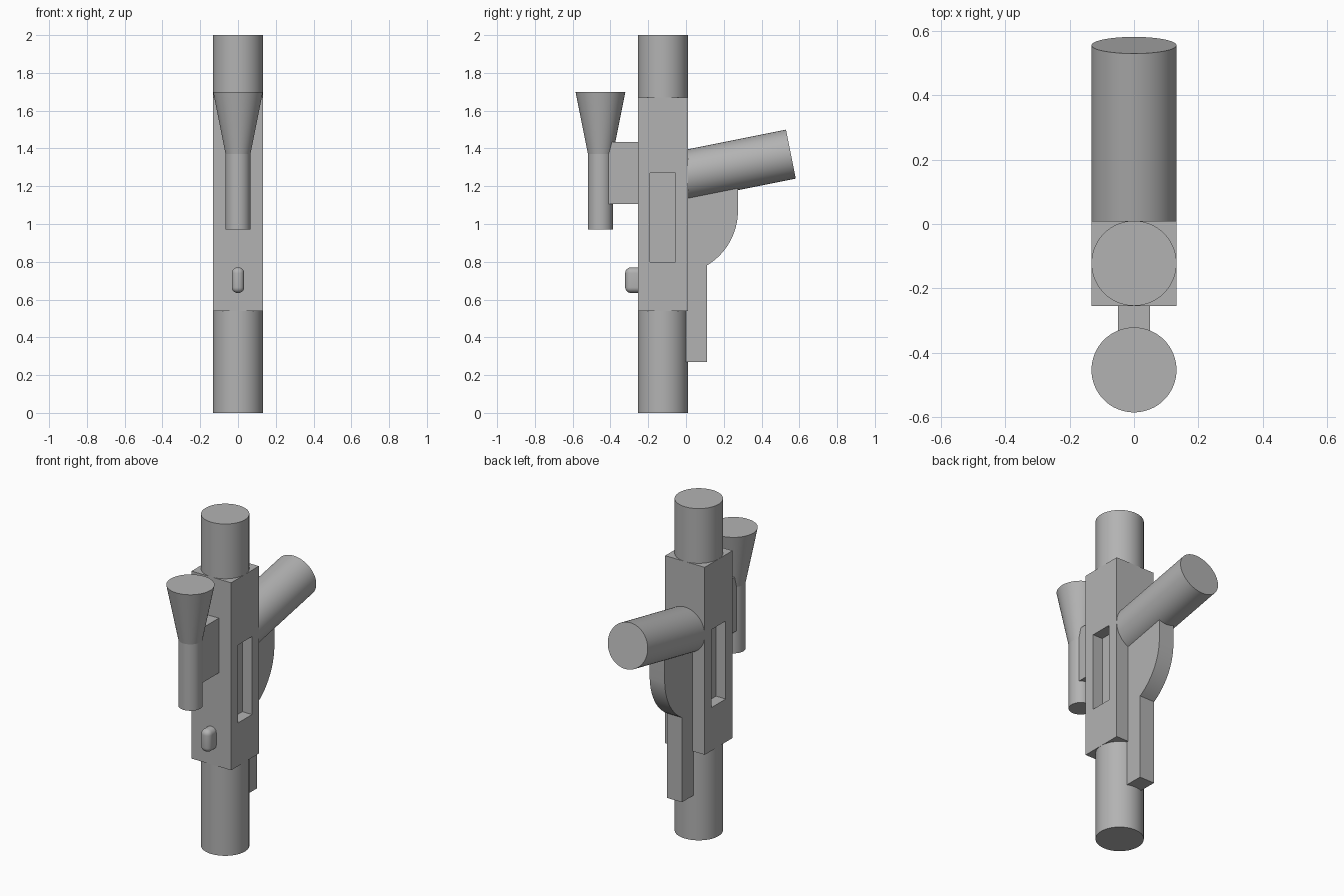
import bpy, bmesh
from math import radians, cos, sin
from mathutils import Vector

if "Cube" in bpy.data.objects:
    bpy.data.objects.remove(bpy.data.objects["Cube"])

grey = bpy.data.materials.new("mid grey")
grey.use_nodes = True
grey.diffuse_color = (0.45, 0.45, 0.45, 1)
grey.node_tree.nodes["Principled BSDF"].inputs["Base Color"].default_value = (0.45, 0.45, 0.45, 1)

SIDES = 64
R = 0.132          # shared tube radius
AXIS_Y = -0.122    # barrel axis
SCOPE_Y = -0.453   # scope axis


def finish(name, bm, smooth=None):
    bmesh.ops.recalc_face_normals(bm, faces=bm.faces)
    mesh = bpy.data.meshes.new(name)
    bm.to_mesh(mesh)
    bm.free()
    obj = bpy.data.objects.new(name, mesh)
    bpy.context.collection.objects.link(obj)
    mesh.materials.append(grey)
    bpy.ops.object.select_all(action='DESELECT')
    obj.select_set(True)
    bpy.context.view_layer.objects.active = obj
    if smooth:
        bpy.ops.object.shade_smooth_by_angle(angle=radians(smooth))
    return obj


def box(name, lo, hi, bevel=0):
    lo, hi = Vector(lo), Vector(hi)
    bm = bmesh.new()
    bmesh.ops.create_cube(bm, size=1)
    bmesh.ops.scale(bm, vec=hi - lo, verts=bm.verts)
    bmesh.ops.translate(bm, vec=(lo + hi) / 2, verts=bm.verts)
    if bevel:
        bmesh.ops.bevel(bm, geom=bm.edges[:], offset=bevel, segments=6,
                        profile=0.5, affect='EDGES')
    return finish(name, bm, 35 if bevel else None)


def lathe(name, start, direction, rings):
    """Closed round solid; rings are (distance along axis, radius)."""
    bm = bmesh.new()
    turn = Vector((0, 0, 1)).rotation_difference(Vector(direction))
    loops = []
    for dist, rad in rings:
        loops.append([bm.verts.new(Vector(start) + turn @ Vector(
            (rad * cos(radians(360 * i / SIDES)), rad * sin(radians(360 * i / SIDES)), dist)))
            for i in range(SIDES)])
    for a, b in zip(loops, loops[1:]):
        for i in range(SIDES):
            j = (i + 1) % SIDES
            bm.faces.new((a[i], a[j], b[j], b[i]))
    bm.faces.new(loops[0])
    bm.faces.new(loops[-1])
    return finish(name, bm, 8)


# Receiver block with a recessed slot in each side
receiver = box("receiver", (-R, AXIS_Y - R, 0.54), (R, AXIS_Y + R, 1.67))
for side in (-1, 1):
    xs = sorted((side * 0.067, side * 0.2))
    cutter = box("slot_cutter", (xs[0], -0.19, 0.80), (xs[1], -0.055, 1.27))
    cutter.hide_render = True
    cut = receiver.modifiers.new("slot", 'BOOLEAN')
    cut.operation = 'DIFFERENCE'
    cut.solver = 'EXACT'
    cut.object = cutter
    bpy.context.view_layer.objects.active = receiver
    bpy.ops.object.modifier_apply(modifier=cut.name)
    bpy.data.objects.remove(cutter)

# Barrel ends
lathe("lower_barrel", (0, AXIS_Y, 0), (0, 0, 1), [(0, R), (0.55, R)])
lathe("upper_barrel", (0, AXIS_Y, 1.66), (0, 0, 1), [(0, R), (0.34, R)])

# Scope with flared end, and its mount
lathe("scope", (0, SCOPE_Y, 0.97), (0, 0, 1), [(0, 0.066), (0.40, 0.066), (0.73, R)])
box("scope_mount", (-0.05, SCOPE_Y, 1.105), (0.05, -0.24, 1.435))

# Rounded button
box("button", (-0.033, -0.322, 0.635), (0.033, -0.2, 0.77), bevel=0.03)

# Slanted grip
grip_start = Vector((0, -0.02, 1.255))
grip_end = Vector((0, 0.555, 1.37))
grip_axis = grip_end - grip_start
lathe("grip", grip_start, grip_axis.normalized(), [(0, R), (grip_axis.length, R)])

# Flat plate with a curved guard, extruded across x
arc = [(-0.062 + 0.337 * cos(radians(a)), 1.07 + 0.337 * sin(radians(a)))
       for a in range(-59, 1, 4)]
profile = [(-0.02, 0.27), (0.11, 0.27)] + arc + [(0.275, 1.25), (-0.02, 1.2)]
bm = bmesh.new()
face = bm.faces.new([bm.verts.new((-0.05, y, z)) for y, z in profile])
new = bmesh.ops.extrude_face_region(bm, geom=[face])["geom"]
bmesh.ops.translate(bm, vec=(0.1, 0, 0),
                    verts=[v for v in new if isinstance(v, bmesh.types.BMVert)])
finish("curved_guard", bm, 20)
